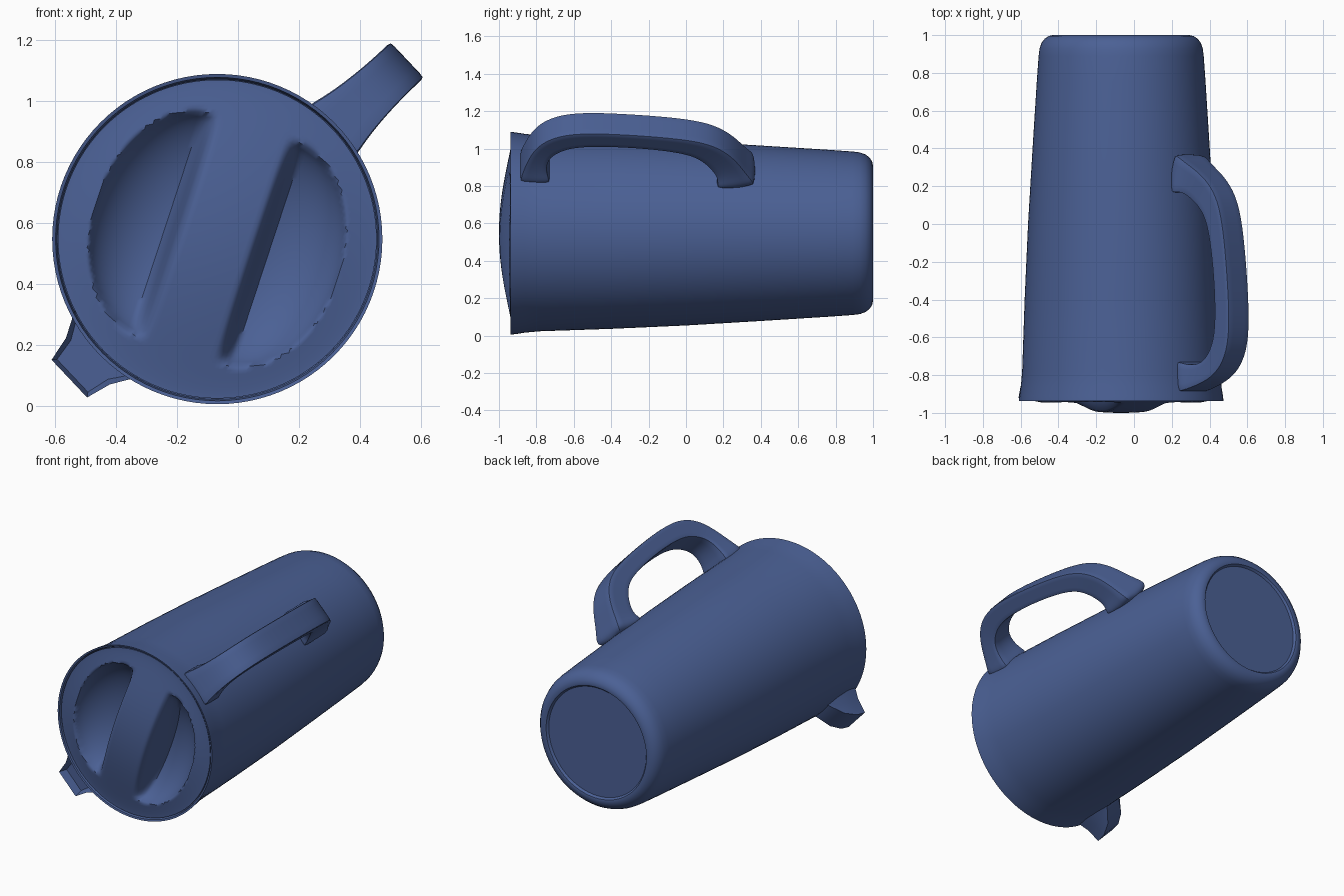
import bpy, bmesh, math
from mathutils import Vector

if "Cube" in bpy.data.objects:
    bpy.data.objects.remove(bpy.data.objects["Cube"])

CX, CZ = -0.068, 0.547          # axis of the jug, running along y
D = (0.727, 0.686)              # handle direction in the xz plane (spout is opposite)
T = (-0.686, 0.727)             # sideways across the handle

blue = bpy.data.materials.new("jug_blue")
blue.diffuse_color = (0.07, 0.118, 0.30, 1)
blue.use_nodes = True
blue.node_tree.nodes["Principled BSDF"].inputs["Base Color"].default_value = blue.diffuse_color


def finish(bm, name, angle=35):
    bmesh.ops.recalc_face_normals(bm, faces=bm.faces[:])
    me = bpy.data.meshes.new(name)
    bm.to_mesh(me)
    bm.free()
    me.materials.append(blue)
    ob = bpy.data.objects.new(name, me)
    bpy.context.collection.objects.link(ob)
    bpy.ops.object.select_all(action='DESELECT')
    ob.select_set(True)
    bpy.context.view_layer.objects.active = ob
    bpy.ops.object.shade_smooth_by_angle(angle=math.radians(angle))
    return ob


def loft(sections):
    """Skin closed rings of points and cap both ends."""
    bm = bmesh.new()
    rings = [[bm.verts.new(p) for p in s] for s in sections]
    n = len(rings[0])
    for a, b in zip(rings, rings[1:]):
        for i in range(n):
            j = (i + 1) % n
            bm.faces.new((a[i], a[j], b[j], b[i]))
    caps = [bm.faces.new(rings[0]), bm.faces.new(rings[-1])]
    return bm, rings, caps


def ring(y, r, n=96):
    return [(CX + r * math.cos(2 * math.pi * i / n), y,
             CZ + r * math.sin(2 * math.pi * i / n)) for i in range(n)]


def radial(y, r, t):
    """Point at distance r along the handle direction, t sideways."""
    return (CX + r * D[0] + t * T[0], y, CZ + r * D[1] + t * T[1])


# Jug body: tapered shell, open rim at the front, recessed base at the back
profile = [(-0.60, 0.49), (-0.90, 0.515), (-0.91, 0.526), (-0.935, 0.531),
           (-0.938, 0.542), (-0.91, 0.539), (-0.86, 0.531), (-0.78, 0.524),
           (-0.4, 0.511), (0.0, 0.493), (0.4, 0.469), (0.75, 0.447),
           (0.89, 0.437), (0.93, 0.432), (0.96, 0.421), (0.982, 0.404),
           (0.995, 0.383), (1.0, 0.362), (0.998, 0.352), (0.985, 0.342)]
bm, _, _ = loft([ring(y, r) for y, r in profile])
finish(bm, "jug_body")

# Lid: domed disc with two scooped finger wells either side of a grip bar
R = 0.523
U, V = (0.95, -0.312), (0.312, 0.95)


def smooth(a, b, x):
    k = min(1, max(0, (x - a) / (b - a)))
    return k * k * (3 - 2 * k)


def lid_y(u, v):
    rr = min(1, (u * u + v * v) / (R * R))
    dome = -0.928 - 0.072 * (1 - rr) ** 1.4
    q = (max(0, abs(u) - 0.14) / 0.275) ** 2 + (v / 0.385) ** 2
    well = 0.2 * max(0, 1 - q) ** 0.7
    return dome + well * smooth(0.115, 0.175, abs(u))


bm = bmesh.new()
NU, NV = 120, 64
grid = []
for i in range(NU + 1):
    u = R * math.sin(math.pi * (i / NU - 0.5))
    half = math.sqrt(max(0, R * R - u * u))
    col = []
    for j in range(NV + 1):
        v = half * math.sin(math.pi * (j / NV - 0.5))
        col.append(bm.verts.new((CX + u * U[0] + v * V[0], lid_y(u, v),
                                 CZ + u * U[1] + v * V[1])))
    grid.append(col)
for a, b in zip(grid, grid[1:]):
    for j in range(NV):
        bm.faces.new((a[j], a[j + 1], b[j + 1], b[j]))
bmesh.ops.remove_doubles(bm, verts=bm.verts[:], dist=1e-5)
# skirt that plugs into the jug
rim = [e for e in bm.edges if e.is_boundary]
out = bmesh.ops.extrude_edge_only(bm, edges=rim)["geom"]
for v in out:
    if isinstance(v, bmesh.types.BMVert):
        v.co = Vector((CX + (v.co.x - CX) * 0.94, -0.64, CZ + (v.co.z - CZ) * 0.94))
bmesh.ops.edgeloop_fill(bm, edges=[e for e in bm.edges if e.is_boundary])
finish(bm, "lid", 50)

# Handle: strap with flared roots (outer y, outer r, inner y, inner r, half width)
strap = [(-0.905, 0.46, -0.70, 0.46, 0.135), (-0.88, 0.56, -0.745, 0.55, 0.10),
         (-0.83, 0.71, -0.745, 0.65, 0.083), (-0.75, 0.81, -0.68, 0.715, 0.08),
         (-0.60, 0.867, -0.57, 0.758, 0.08), (-0.30, 0.85, -0.30, 0.75, 0.08),
         (0.0, 0.815, -0.03, 0.71, 0.08), (0.16, 0.765, 0.08, 0.655, 0.08),
         (0.265, 0.665, 0.15, 0.56, 0.085), (0.33, 0.55, 0.175, 0.50, 0.10),
         (0.42, 0.44, 0.15, 0.42, 0.135)]
bm, rings, _ = loft([[radial(yo, ro, w), radial(yo, ro, -w),
                      radial(yi, ri, -w), radial(yi, ri, w)]
                     for yo, ro, yi, ri, w in strap])
crease = bm.edges.layers.float.new("crease_edge")
for a, b in zip(rings, rings[1:]):
    for p, q in zip(a, b):
        bm.edges.get((p, q))[crease] = 0.8
handle = finish(bm, "handle", 60)
sub = handle.modifiers.new("rounding", 'SUBSURF')
sub.levels = sub.render_levels = 3

# Pouring spout: blunt wedge under the rim, fading into the body
wedge = [(-0.922, 0.668, 0.085, 0.185), (-0.86, 0.655, 0.082, 0.175),
         (-0.79, 0.61, 0.075, 0.15), (-0.70, 0.48, 0.06, 0.10)]
sections = []
for y, r, tip, root in wedge:
    mid = 0.5 * (r + 0.46) + 0.02
    side = [(0.44, root), (mid, tip + 0.2 * (root - tip)), (r, tip)]
    sections.append([radial(y, -a, t) for a, t in side] +
                    [radial(y, -a, -t) for a, t in reversed(side)])
bm, _, caps = loft(sections)
bmesh.ops.recalc_face_normals(bm, faces=bm.faces[:])
# shallow hollow in the open mouth
bmesh.ops.inset_individual(bm, faces=[caps[0]], thickness=0.018, depth=0)
bmesh.ops.translate(bm, verts=caps[0].verts[:], vec=(0, 0.05, 0))
finish(bm, "spout", 40)
